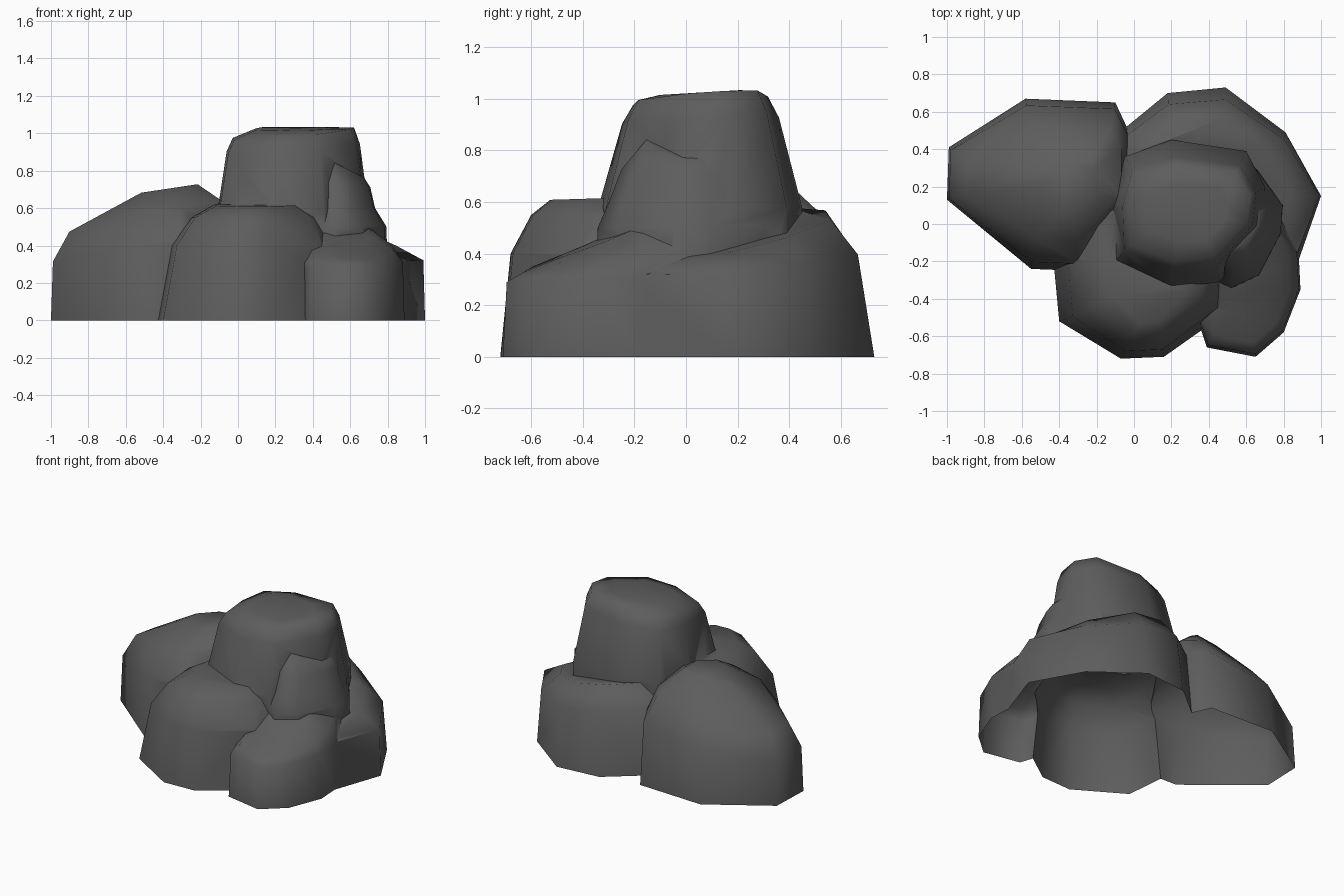
import bpy
import bmesh
import math

cube = bpy.data.objects.get("Cube")
if cube:
    bpy.data.objects.remove(cube, do_unlink=True)

stone = bpy.data.materials.new("dark_grey_stone")
stone.use_nodes = True
colour = (0.11, 0.11, 0.11, 1.0)
stone.diffuse_color = colour
shader = next(n for n in stone.node_tree.nodes if n.type == "BSDF_PRINCIPLED")
shader.inputs["Base Color"].default_value = colour
shader.inputs["Roughness"].default_value = 0.9


def boulder(name, centre, outline, levels):
    """Loft an outline through levels of (z, x scale, y scale, x tilt, y tilt)."""
    cx, cy = centre
    bm = bmesh.new()
    rings = []
    for z, sx, sy, tilt_x, tilt_y in levels:
        ring = []
        for x, y in outline:
            dx, dy = (x - cx) * sx, (y - cy) * sy
            ring.append(bm.verts.new((cx + dx, cy + dy, z + dx * tilt_x + dy * tilt_y)))
        rings.append(ring)
    count = len(outline)
    for low, high in zip(rings, rings[1:]):
        for i in range(count):
            j = (i + 1) % count
            bm.faces.new((low[i], low[j], high[j], high[i]))
    bm.faces.new(rings[0])
    bm.faces.new(rings[-1])
    bmesh.ops.recalc_face_normals(bm, faces=bm.faces)
    bmesh.ops.triangulate(bm, faces=bm.faces)
    mesh = bpy.data.meshes.new(name)
    bm.to_mesh(mesh)
    bm.free()
    mesh.materials.append(stone)
    obj = bpy.data.objects.new(name, mesh)
    bpy.context.collection.objects.link(obj)
    return obj


# every grounded boulder starts below the floor and is trimmed later
sunk = [(-0.1, 1, 1, 0, 0), (0, 1, 1, 0, 0)]

# sloping boulder on the -x side
side_boulder = boulder(
    "side_boulder", (-0.3, 0.22),
    [(-1, 0.13), (-0.55, -0.24), (-0.3, -0.25), (-0.03, 0.1),
     (-0.03, 0.5), (-0.1, 0.65), (-0.58, 0.67), (-0.99, 0.41)],
    sunk + [(0.42, 0.985, 0.92, 0.16, -0.05), (0.575, 0.86, 0.66, 0.18, -0.12),
            (0.715, 0.31, 0.28, 0.15, 0)])

# flat-topped boulder at the front
front_boulder = boulder(
    "front_boulder", (0.12, -0.15),
    [(-0.43, -0.2), (-0.4, -0.52), (-0.07, -0.72), (0.16, -0.71),
     (0.5, -0.47), (0.65, -0.1), (0.2, 0.2), (-0.3, 0.15)],
    sunk + [(0.4, 0.86, 0.93, 0, 0), (0.55, 0.67, 0.79, 0, 0),
            (0.62, 0.45, 0.66, 0, 0.03)])

# wide base at the back with a lower ledge on the +x side
back_base = boulder(
    "back_base", (0.4, 0.15),
    [(-0.04, 0.52), (0.18, 0.7), (0.49, 0.73), (0.81, 0.49), (1, 0.15),
     (0.85, -0.28), (0.5, -0.4), (-0.1, -0.3), (-0.15, 0.2)],
    sunk + [(0.38, 0.985, 0.89, -0.1, 0.05), (0.48, 0.74, 0.71, -0.18, 0.15)])

# tall tapering top
tower = boulder(
    "tower", (0.3, 0.06),
    [(-0.1, -0.2), (0.2, -0.34), (0.46, -0.31), (0.68, -0.02), (0.7, 0.2),
     (0.6, 0.39), (0.2, 0.45), (-0.05, 0.36), (-0.11, 0.1)],
    [(0.1, 1, 1, 0, 0), (0.58, 1, 1, 0, 0), (0.92, 0.88, 0.77, 0.05, 0.04),
     (1, 0.8, 0.66, 0.08, 0.06), (1.025, 0.5, 0.4, 0, 0.06)])

# lump leaning on the tower
shoulder = boulder(
    "shoulder", (0.52, 0.04),
    [(0.33, -0.25), (0.52, -0.35), (0.67, -0.28), (0.79, -0.05), (0.8, 0.1),
     (0.65, 0.31), (0.35, 0.2)],
    [(0.1, 1, 1, 0, 0), (0.5, 0.98, 0.98, 0, 0), (0.6, 0.76, 0.87, 0, 0),
     (0.73, 0.67, 0.74, -0.1, 0), (0.84, 0.55, 0.5, -0.5, 0)])

# low boulder at the front corner, rising back towards the tower
corner_boulder = boulder(
    "corner_boulder", (0.6, -0.33),
    [(0.33, -0.48), (0.39, -0.66), (0.65, -0.71), (0.8, -0.58),
     (0.89, -0.35), (0.88, -0.15), (0.8, 0.1), (0.2, -0.1)],
    sunk + [(0.32, 0.97, 0.96, -0.02, 0.08), (0.39, 0.8, 0.8, -0.08, 0.2),
            (0.45, 0.4, 0.4, -0.08, 0.4)])

# fuse the boulders into one shell
operands = [back_base, front_boulder, tower, shoulder, corner_boulder]
for part in operands:
    fuse = side_boulder.modifiers.new("fuse_" + part.name, "BOOLEAN")
    fuse.operation = "UNION"
    fuse.solver = "EXACT"
    fuse.object = part
bpy.context.view_layer.update()
evaluated = side_boulder.evaluated_get(bpy.context.evaluated_depsgraph_get())
mesh = bpy.data.meshes.new_from_object(evaluated)
mesh.name = "rock_cluster"
for part in operands + [side_boulder]:
    bpy.data.objects.remove(part, do_unlink=True)

# trim at the floor, leave the underside open, crease only the joins
bm = bmesh.new()
bm.from_mesh(mesh)
bmesh.ops.bisect_plane(bm, geom=bm.verts[:] + bm.edges[:] + bm.faces[:], dist=0.0001,
                       plane_co=(0, 0, 0), plane_no=(0, 0, 1), clear_inner=True)
bmesh.ops.remove_doubles(bm, verts=bm.verts, dist=0.004)
bm.normal_update()
for face in bm.faces:
    face.smooth = True
    face.material_index = 0
for edge in bm.edges:
    if len(edge.link_faces) == 2:
        angle = edge.calc_face_angle_signed(0)
        edge.smooth = angle > -math.radians(45)
bm.to_mesh(mesh)
bm.free()
mesh.materials.clear()
mesh.materials.append(stone)
rock_cluster = bpy.data.objects.new("rock_cluster", mesh)
bpy.context.collection.objects.link(rock_cluster)
